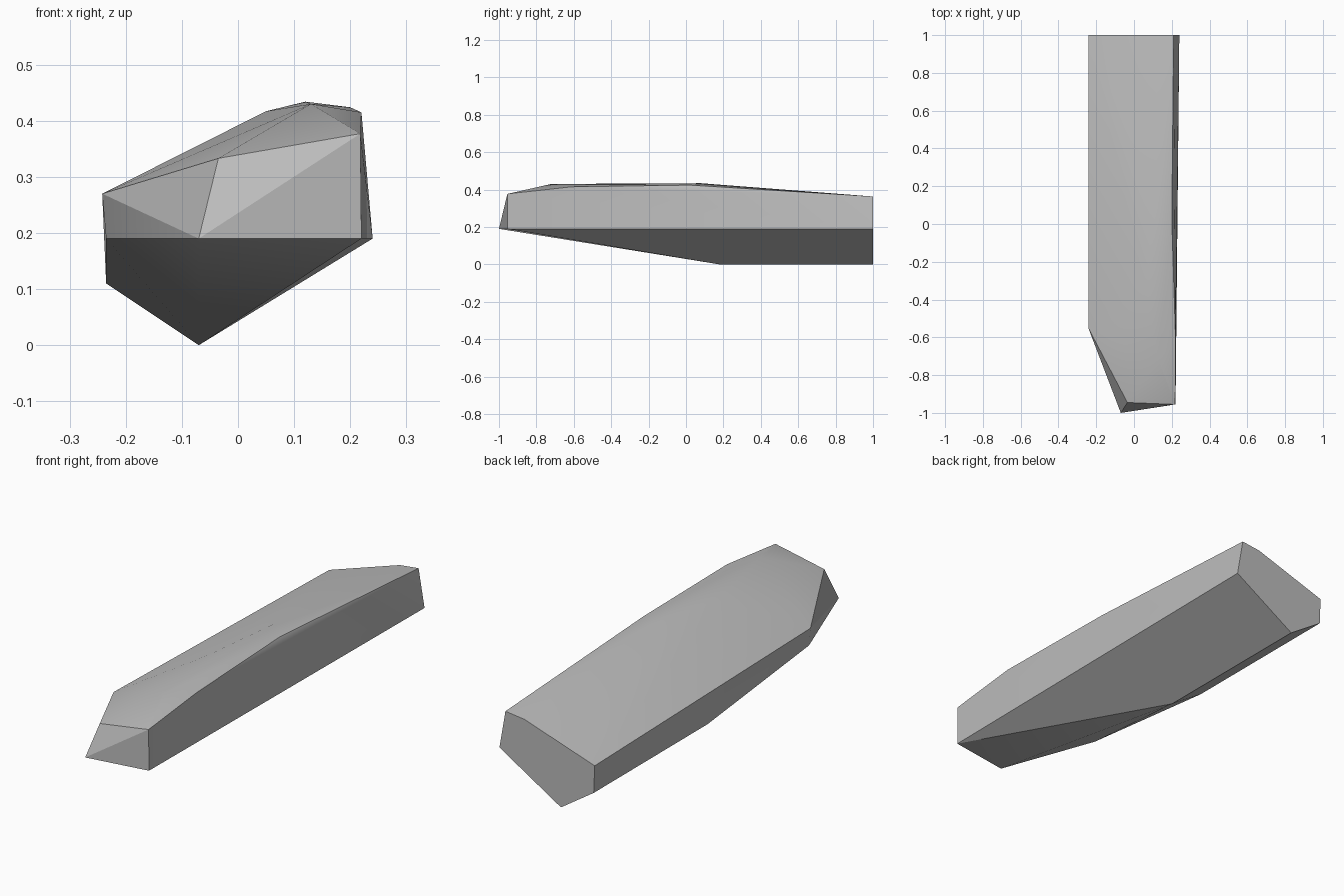
import bpy, bmesh, math

cube = bpy.data.objects.get("Cube")
if cube:
    bpy.data.objects.remove(cube)

# Plain stone grey
grey = bpy.data.materials.new("stone_grey")
grey.use_nodes = True
colour = (0.5, 0.5, 0.5, 1)
grey.diffuse_color = colour
bsdf = grey.node_tree.nodes["Principled BSDF"]
bsdf.inputs["Base Color"].default_value = colour
bsdf.inputs["Roughness"].default_value = 0.9

rim = 0.19          # height of the widest line around the stone
keel_start = 0.18   # where the sloping nose meets the level keel

# Cross-section at the back end
back = [(0.24, 1, rim), (0.21, 1, 0.363), (0.115, 1, 0.352),
        (-0.24, 1, 0.235), (-0.235, 1, 0.11), (-0.07, 1, 0)]
# Keel edge ahead of the back end
keel = [(-0.235, keel_start, 0.11), (-0.07, keel_start, 0)]
# Pointed nose and the clipped side corner
nose = [(-0.07, -1, rim), (0.22, -0.955, rim),
        (0.218, -0.955, 0.377), (-0.035, -0.945, 0.333),
        (-0.235, -0.55, rim), (-0.242, -0.55, 0.27)]
# Crown of the top surface
crown = [(0.22, -0.61, 0.415), (0.13, -0.72, 0.43), (0.05, -0.3, 0.417),
         (0.12, 0.08, 0.434), (0.2, 0.02, 0.424)]

# Wrap the corners in one faceted solid
bm = bmesh.new()
for p in back + keel + nose + crown:
    bm.verts.new(p)
hull = bmesh.ops.convex_hull(bm, input=bm.verts)
spare = {g for g in hull["geom_interior"] + hull["geom_unused"]
         if isinstance(g, bmesh.types.BMVert)}
bmesh.ops.delete(bm, geom=list(spare), context='VERTS')
bmesh.ops.dissolve_limit(bm, angle_limit=math.radians(1),
                         verts=bm.verts, edges=bm.edges)
bmesh.ops.recalc_face_normals(bm, faces=bm.faces)

mesh = bpy.data.meshes.new("stone_slab")
bm.to_mesh(mesh)
bm.free()
mesh.materials.append(grey)
slab = bpy.data.objects.new("stone_slab", mesh)
bpy.context.collection.objects.link(slab)

# Soft facets, crisp main edges
bpy.ops.object.select_all(action='DESELECT')
slab.select_set(True)
bpy.context.view_layer.objects.active = slab
bpy.ops.object.shade_smooth_by_angle(angle=math.radians(25))
